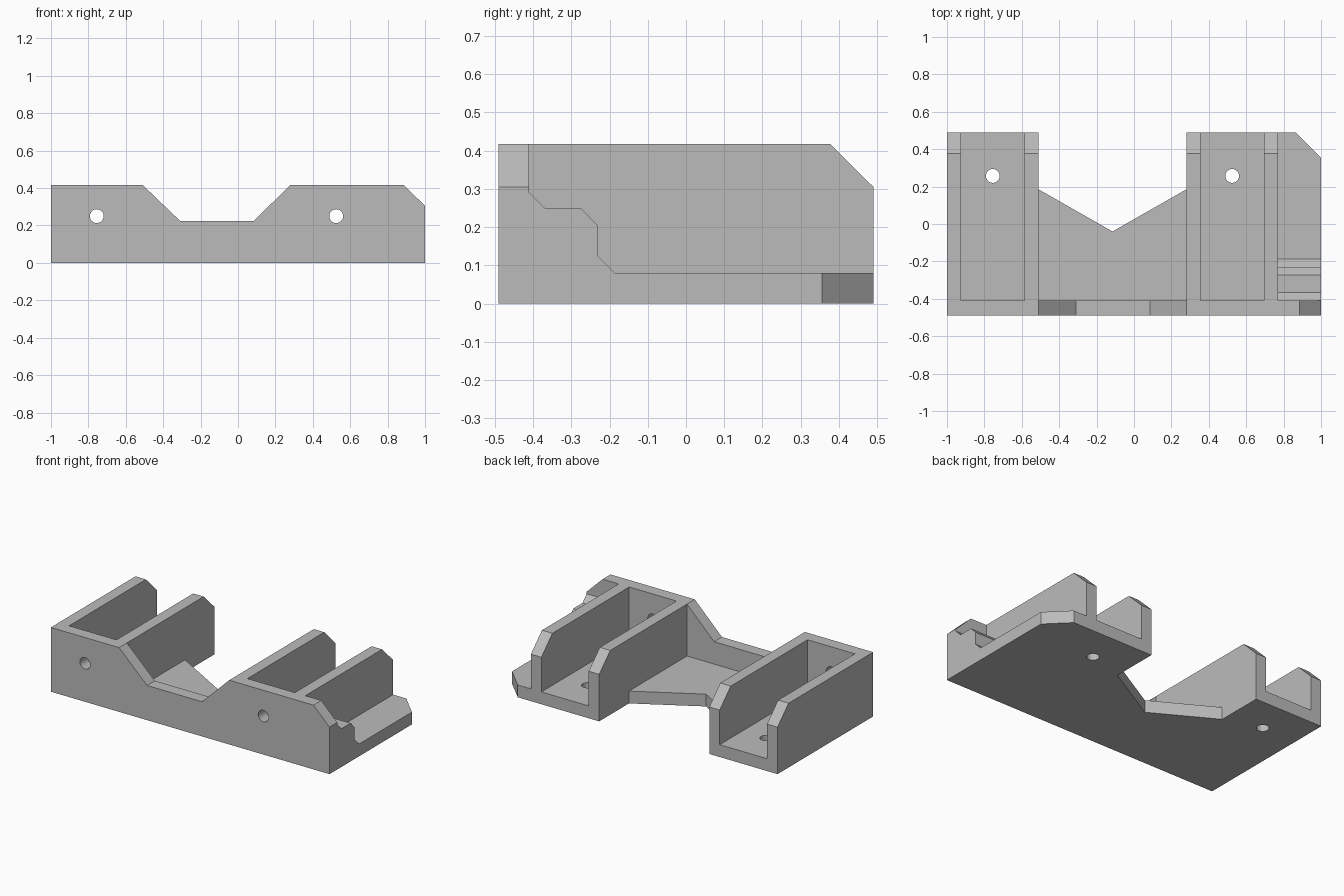
import bpy
import bmesh
from mathutils import Vector

cube = bpy.data.objects.get("Cube")
if cube:
    bpy.data.objects.remove(cube, do_unlink=True)

GREY = (0.5, 0.5, 0.5, 1.0)
grey = bpy.data.materials.new("plain grey")
grey.use_nodes = True
grey.diffuse_color = GREY
grey.node_tree.nodes["Principled BSDF"].inputs["Base Color"].default_value = GREY

# Shared dimensions
BACK, WALL, FRONT = 0.49, -0.41, -0.49
FLOOR, TOP, CHAMFER = 0.08, 0.417, 0.305
HOLE_X, HOLE_R = (-0.755, 0.525), 0.037


def prism(name, profile, axis, start, end):
    """Extrude a 2D profile along an axis from start to end."""
    def place(a, b):
        return {"x": (start, a, b), "y": (a, start, b), "z": (a, b, start)}[axis]
    bm = bmesh.new()
    face = bm.faces.new([bm.verts.new(place(a, b)) for a, b in profile])
    new = bmesh.ops.extrude_face_region(bm, geom=[face])["geom"]
    step = Vector([(end - start) * (axis == k) for k in "xyz"])
    bmesh.ops.translate(bm, vec=step, verts=[v for v in new if isinstance(v, bmesh.types.BMVert)])
    bmesh.ops.recalc_face_normals(bm, faces=bm.faces)
    mesh = bpy.data.meshes.new(name)
    bm.to_mesh(mesh)
    bm.free()
    mesh.materials.append(grey)
    obj = bpy.data.objects.new(name, mesh)
    bpy.context.collection.objects.link(obj)
    return obj


def drill(obj, location, rotation):
    """Cut a round through hole."""
    bpy.ops.mesh.primitive_cylinder_add(vertices=32, radius=HOLE_R, depth=0.3,
                                        location=location, rotation=rotation)
    cutter = bpy.context.object
    cutter.hide_render = True
    cutter.data.materials.append(grey)
    mod = obj.modifiers.new("hole", "BOOLEAN")
    mod.operation, mod.solver, mod.object = "DIFFERENCE", "EXACT", cutter
    bpy.context.view_layer.objects.active = obj
    bpy.ops.object.modifier_apply(modifier=mod.name)
    bpy.data.objects.remove(cutter, do_unlink=True)


# Floor plate with V notch at the back and a clipped corner
floor = prism("floor_plate", [
    (-1, WALL), (1, WALL), (1, 0.355), (0.865, BACK), (0.28, BACK),
    (0.28, 0.185), (-0.115, -0.04), (-0.51, 0.185), (-0.51, BACK), (-1, BACK),
], "z", 0, FLOOR)

# Front wall with a sloped dip in the middle
wall = prism("front_wall", [
    (-1, 0), (1, 0), (1, CHAMFER), (0.885, TOP), (0.28, TOP),
    (0.085, 0.225), (-0.31, 0.225), (-0.51, TOP), (-1, TOP),
], "y", FRONT, WALL)

# Four upright ribs forming two channels
rib = [(WALL, FLOOR), (BACK, FLOOR), (BACK, CHAMFER), (0.377, TOP), (WALL, TOP)]
for name, x in (("right_outer_rib", -1), ("right_inner_rib", -0.585),
                ("left_inner_rib", 0.28), ("left_outer_rib", 0.695)):
    prism(name, rib, "x", x, x + 0.075)

# Stepped bracket on the left ledge
prism("stepped_bracket", [
    (WALL, FLOOR), (-0.187, FLOOR), (-0.232, 0.125), (-0.232, 0.205),
    (-0.273, 0.248), (-0.367, 0.248), (WALL, 0.291),
], "x", 0.77, 1)

# Screw holes through the wall and floor of each channel
for x in HOLE_X:
    drill(wall, (x, -0.45, 0.25), (1.5708, 0, 0))
    drill(floor, (x, 0.257, 0.04), (0, 0, 0))
